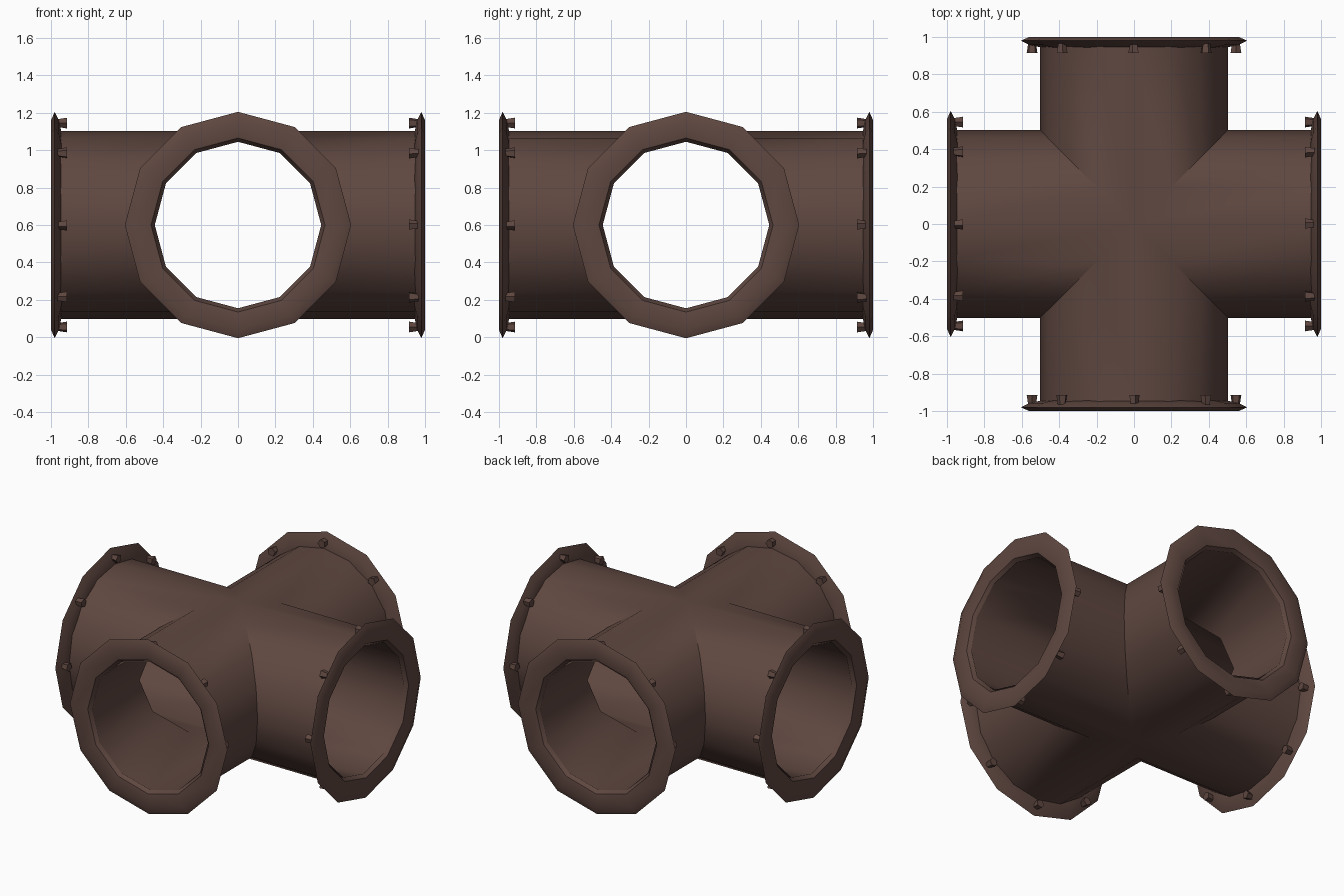
import bpy, bmesh, math
from mathutils import Matrix, Vector

if "Cube" in bpy.data.objects:
    bpy.data.objects.remove(bpy.data.objects["Cube"])

CENTRE = Vector((0, 0, 0.6))      # axis height of the crossing pipes

brown = bpy.data.materials.new("rusty_brown")
brown.diffuse_color = (0.114, 0.063, 0.051, 1)
brown.use_nodes = True
brown.node_tree.nodes["Principled BSDF"].inputs["Base Color"].default_value = brown.diffuse_color


def finish(name, bm, smooth=35):
    """Turn a bmesh into a coloured, softly shaded object."""
    me = bpy.data.meshes.new(name)
    bm.to_mesh(me)
    bm.free()
    me.materials.append(brown)
    ob = bpy.data.objects.new(name, me)
    bpy.context.collection.objects.link(ob)
    ob.location = CENTRE
    bpy.ops.object.select_all(action='DESELECT')
    ob.select_set(True)
    bpy.context.view_layer.objects.active = ob
    if smooth:
        bpy.ops.object.shade_smooth_by_angle(angle=math.radians(smooth))
    return ob


def mitred_wall(bm, radius, sides, length, turn, inward):
    """One arm of the cross, mitred against its neighbours."""
    rot = Matrix.Rotation(turn, 3, 'Z')
    rings = []
    for end in (False, True):
        ring = []
        for i in range(sides):
            a = 2 * math.pi * i / sides
            x, z = radius * math.cos(a), radius * math.sin(a)
            ring.append(bm.verts.new(rot @ Vector((x, length if end else abs(x), z))))
        rings.append(ring)
    for i in range(sides):
        j = (i + 1) % sides
        quad = [rings[0][i], rings[1][i], rings[1][j], rings[0][j]]
        # drop the repeated corner where two arms meet on the axis
        bm.faces.new(quad[::-1] if inward else quad)


def pipe_wall(name, radius, sides, inward):
    bm = bmesh.new()
    for k in range(4):
        mitred_wall(bm, radius, sides, 0.965, k * math.pi / 2, inward)
    bmesh.ops.remove_doubles(bm, verts=bm.verts, dist=1e-4)
    return finish(name, bm)


# crossing pipes: outer skin and bore
pipe_wall("pipe_outer", 0.502, 16, False)
pipe_wall("pipe_bore", 0.445, 12, True)

# flange cross-section: radius, distance along the arm
FLANGE = [(0.445, 0.945), (0.50, 0.945), (0.56, 0.957),
          (0.605, 0.98), (0.56, 1.0), (0.465, 0.985)]


def flange(name, turn, sides=12):
    bm = bmesh.new()
    rot = Matrix.Rotation(turn, 3, 'Z')
    rings = []
    for i in range(sides):
        a = 2 * math.pi * i / sides
        rings.append([bm.verts.new(rot @ Vector((r * math.cos(a), y, r * math.sin(a))))
                      for r, y in FLANGE])
    n = len(FLANGE)
    for i in range(sides):
        p, q = rings[i], rings[(i + 1) % sides]
        for k in range(n):
            m = (k + 1) % n
            bm.faces.new((p[k], p[m], q[m], q[k]))
    bmesh.ops.recalc_face_normals(bm, faces=bm.faces)
    finish(name, bm)


def bolts(name, turn, count=8):
    """Small tapered bolt heads behind the flange."""
    bm = bmesh.new()
    for i in range(count):
        a = 2 * math.pi * i / count
        mat = (Matrix.Rotation(turn, 4, 'Z') @ Matrix.Rotation(-a, 4, 'Y')
               @ Matrix.Translation((0.545, 0.94, 0)) @ Matrix.Rotation(math.pi / 2, 4, 'X'))
        bmesh.ops.create_cone(bm, cap_ends=True, segments=5, radius1=0.022,
                              radius2=0.03, depth=0.05, matrix=mat)
    finish(name, bm, smooth=0)


for k, side in enumerate(("back", "left", "front", "right")):
    flange(side + "_flange", k * math.pi / 2)
    bolts(side + "_bolts", k * math.pi / 2)
